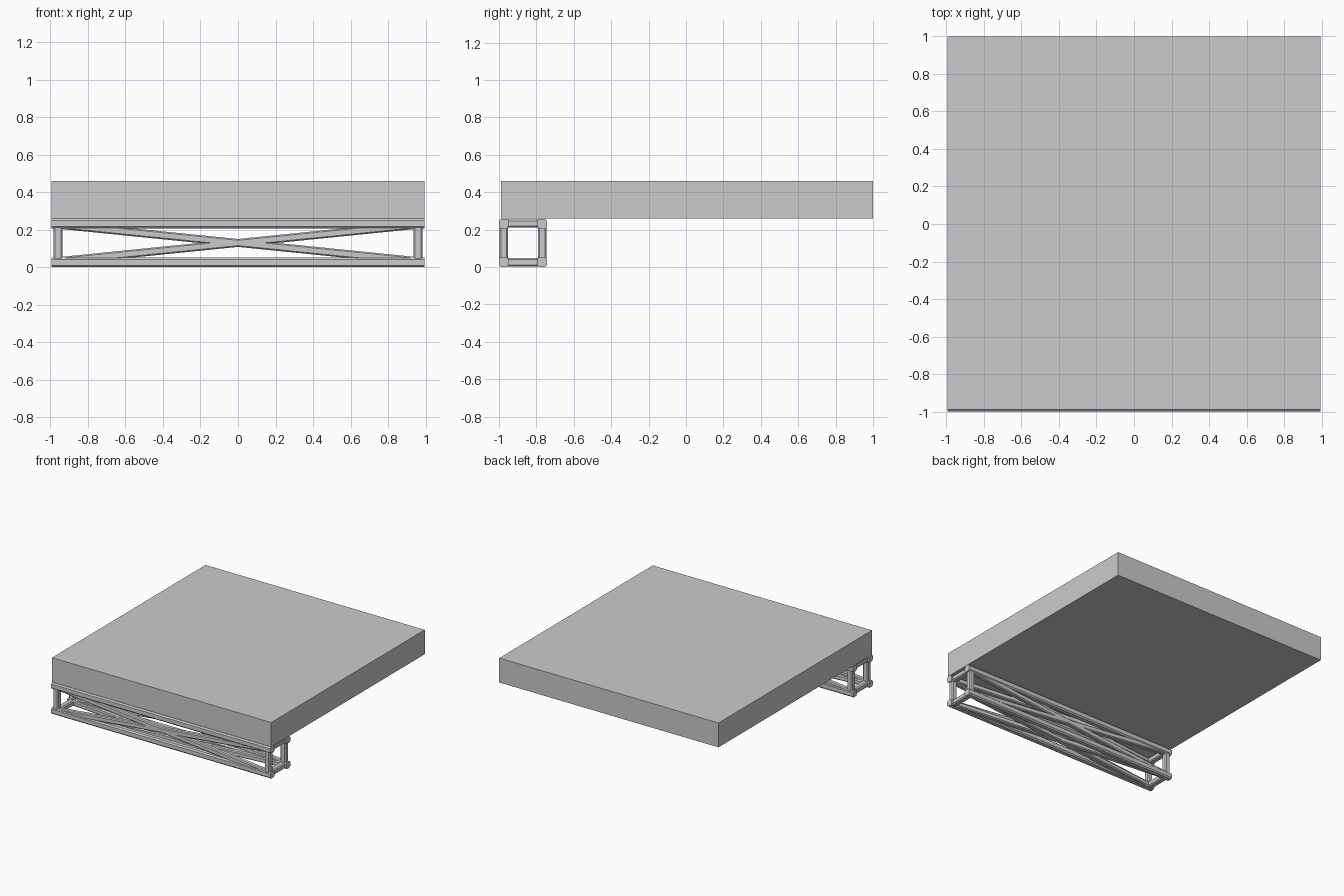
import bpy, bmesh
from mathutils import Vector

if "Cube" in bpy.data.objects:
    bpy.data.objects.remove(bpy.data.objects["Cube"])

HALF = 0.995            # half length in x
Y0, Y1 = -0.974, -0.769  # chord centre lines
Z0, Z1 = 0.026, 0.232
POST_X = 0.96


def add_object(name, bm):
    bmesh.ops.recalc_face_normals(bm, faces=bm.faces)
    mesh = bpy.data.meshes.new(name)
    bm.to_mesh(mesh)
    bm.free()
    obj = bpy.data.objects.new(name, mesh)
    bpy.context.collection.objects.link(obj)
    return obj


def bar(name, a, b, width, depth, normal, chamfer=0.01):
    """Straight bar with a chamfered rectangular section; depth runs along normal."""
    a, b, n = Vector(a), Vector(b), Vector(normal)
    side = (b - a).normalized().cross(n)
    w, d, c = width / 2, depth / 2, chamfer
    profile = [(w, d - c), (w - c, d), (c - w, d), (-w, d - c),
               (-w, c - d), (c - w, -d), (w - c, -d), (w, c - d)]
    bm = bmesh.new()
    rings = [[bm.verts.new(p + side * u + n * v) for u, v in profile] for p in (a, b)]
    bm.faces.new(rings[0])
    bm.faces.new(rings[1])
    for i in range(8):
        j = (i + 1) % 8
        bm.faces.new((rings[0][i], rings[0][j], rings[1][j], rings[1][i]))
    return add_object(name, bm)


# Solid deck slab
bm = bmesh.new()
bmesh.ops.create_cube(bm, size=1)
bmesh.ops.scale(bm, vec=(2 * HALF, 1.99, 0.2), verts=bm.verts)
bmesh.ops.translate(bm, vec=(0, 0.005, 0.36), verts=bm.verts)
add_object("deck_slab", bm)

# Four long chords of the truss
for y in (Y0, Y1):
    for z in (Z0, Z1):
        bar("truss_chord", (-HALF, y, z), (HALF, y, z), 0.052, 0.052, (0, 0, 1))

# Square end frames
for x in (-POST_X, POST_X):
    for y in (Y0, Y1):
        bar("end_post", (x, y, Z0), (x, y, Z1), 0.048, 0.044, (0, 1, 0), 0.008)
    for z in (Z0, Z1):
        bar("end_crossbar", (x, Y0, z), (x, Y1, z), 0.048, 0.044, (0, 0, 1), 0.008)

# Crossed diagonals on all four long faces
for s in (-1, 1):
    xa, xb = -s * POST_X, s * POST_X
    for y in (Y0, Y1):
        bar("side_brace", (xa, y, Z0 + 0.006), (xb, y, Z1 - 0.006), 0.042, 0.04, (0, 1, 0), 0.007)
    for z in (Z0, Z1):
        bar("flat_brace", (xa, Y0 + 0.006, z), (xb, Y1 - 0.006, z), 0.042, 0.04, (0, 0, 1), 0.007)
